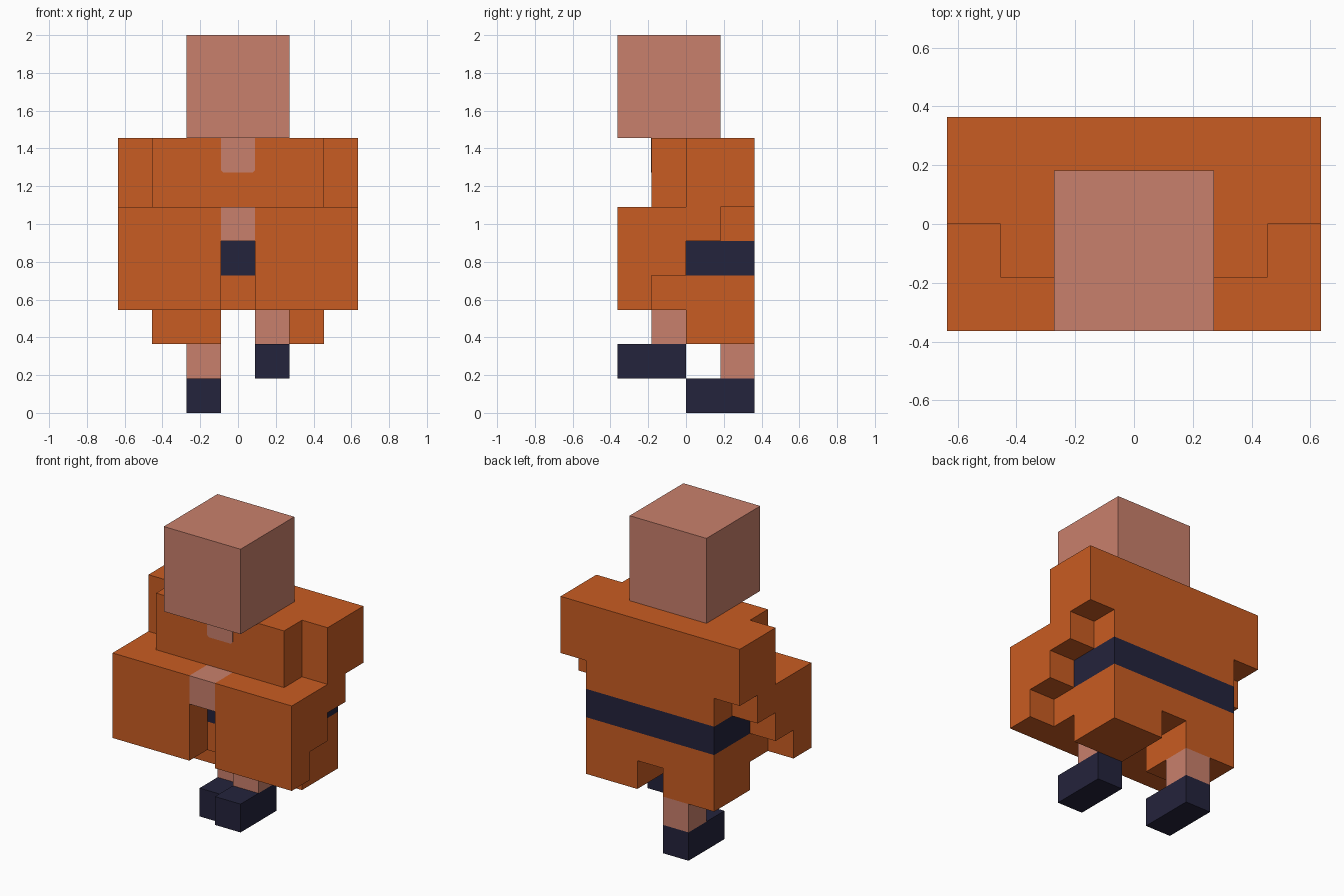
import bpy, bmesh
from mathutils import Vector

if "Cube" in bpy.data.objects:
    bpy.data.objects.remove(bpy.data.objects["Cube"])

U = 2 / 11  # one block of the 11-block-high figure


def material(name, rgb):
    m = bpy.data.materials.new(name)
    m.diffuse_color = (*rgb, 1)
    m.use_nodes = True
    m.node_tree.nodes["Principled BSDF"].inputs["Base Color"].default_value = m.diffuse_color
    return m


ORANGE = material("orange cloth", (0.584, 0.107, 0.016))
SKIN = material("skin", (0.584, 0.216, 0.150))
NAVY = material("navy", (0.0176, 0.0168, 0.045))

# Boxes are (x0, x1, y0, y1, z0, z1) in blocks; x = 0 is the middle block
torso = [(-2.5, 2.5, -1, 2, 3, 4), (-2.5, 2.5, -1, 2, 5, 8),
         (-3.5, 3.5, 0, 2, 6, 8)]                       # with shoulders


def sleeve(side):
    """Wide sleeve folded across the front, with a stepped hem behind."""
    boxes = [(0.5, 3.5, -2, -1, 3, 6)]
    boxes += [(2.5, 3.5, -1, step, 4 + step, 5 + step) for step in (0, 1)]
    return [b if side > 0 else (-b[1], -b[0], *b[2:]) for b in boxes]


parts = [
    ("robe_torso", ORANGE, torso),
    ("belt", NAVY, [(-2.5, 2.5, -1, 2, 4, 5)]),
    ("right_sleeve", ORANGE, sleeve(1)),
    ("left_sleeve", ORANGE, sleeve(-1)),
    ("clasped_hands", SKIN, [(-0.5, 0.5, -2, -1, 5, 6)]),
    ("head", SKIN, [(-1.5, 1.5, -2, 1, 8, 11)]),
    ("right_robe_leg", ORANGE, [(0.5, 2.5, 0, 2, 2, 3)]),
    ("left_robe_leg", ORANGE, [(-2.5, -0.5, 0, 2, 2, 3)]),
    # Walking pose: one leg lifted forward, one standing behind
    ("raised_ankle", SKIN, [(0.5, 1.5, -1, 0, 2, 3)]),
    ("raised_shoe", NAVY, [(0.5, 1.5, -2, 0, 1, 2)]),
    ("standing_ankle", SKIN, [(-1.5, -0.5, 1, 2, 1, 2)]),
    ("standing_shoe", NAVY, [(-1.5, -0.5, 0, 2, 0, 1)]),
]


def cells_of(boxes):
    cells = set()
    for x0, x1, y0, y1, z0, z1 in boxes:
        for i in range(round(x0 + 0.5), round(x1 + 0.5)):
            for j in range(y0, y1):
                for k in range(z0, z1):
                    cells.add((i, j, k))
    return cells


def add_object(name, bm, mat):
    mesh = bpy.data.meshes.new(name)
    bm.to_mesh(mesh)
    bm.free()
    mesh.materials.append(mat)
    bpy.context.collection.objects.link(bpy.data.objects.new(name, mesh))


def add_blocks(name, mat, cells, solid):
    """Skin the blocks with outward faces only where no block touches."""
    bm = bmesh.new()
    for c in sorted(cells):
        centre = Vector((c[0], c[1] + 0.5, c[2] + 0.5))
        for axis in range(3):
            for sign in (-1, 1):
                near = list(c)
                near[axis] += sign
                if tuple(near) in solid:
                    continue
                n, a, b = Vector(), Vector(), Vector()
                n[axis] = sign * 0.5
                a[(axis + 1) % 3] = 0.5
                b[(axis + 2) % 3] = 0.5 * sign
                corners = (-a - b, a - b, a + b, b - a)
                bm.faces.new([bm.verts.new((centre + n + o) * U)
                              for o in corners])
    bmesh.ops.remove_doubles(bm, verts=bm.verts[:], dist=1e-4)
    bmesh.ops.dissolve_limit(bm, angle_limit=0.01, verts=bm.verts[:],
                             edges=bm.edges[:])
    add_object(name, bm, mat)


filled = set().union(*(cells_of(boxes) for _, _, boxes in parts))
for name, mat, boxes in parts:
    add_blocks(name, mat, cells_of(boxes), filled)

# Open collar: thin skin plate on the chest with clipped lower corners
outline = [(-0.5, 8), (-0.5, 7.07), (-0.43, 7), (0.43, 7), (0.5, 7.07), (0.5, 8)]
bm = bmesh.new()
face = bm.faces.new([bm.verts.new((x * U, -U, z * U)) for x, z in outline])
out = bmesh.ops.extrude_face_region(bm, geom=[face])
moved = [v for v in out["geom"] if isinstance(v, bmesh.types.BMVert)]
bmesh.ops.translate(bm, verts=moved, vec=(0, -0.003, 0))
bmesh.ops.recalc_face_normals(bm, faces=bm.faces[:])
add_object("collar_opening", bm, SKIN)
